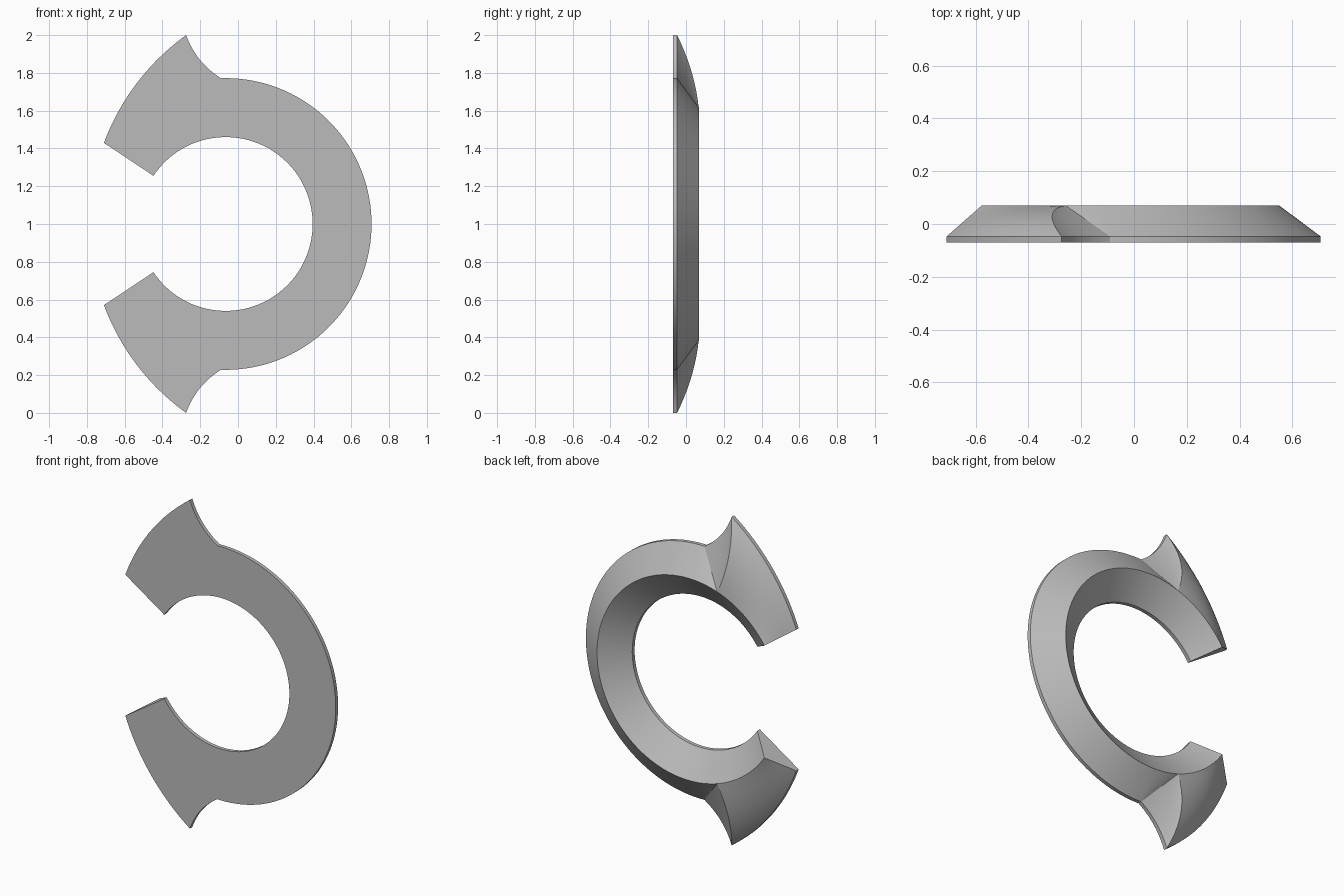
import bpy, bmesh, math
from mathutils import Vector, Matrix

if "Cube" in bpy.data.objects:
    bpy.data.objects.remove(bpy.data.objects["Cube"], do_unlink=True)

INNER, RIDGE, OUTER = 0.46, 0.615, 0.772
FRONT, EDGE, BACK = -0.07, -0.047, 0.07
BASE_ANGLE, FIN_ANGLE, END_ANGLE = 91.9, 108.4, 146.3
ROWS = 10
TIP = Vector((-0.21, 1.0))
FIN_CENTRE, FIN_RADIUS = Vector((0.51, 0)), 1.232


def polar(radius, degrees):
    a = math.radians(degrees)
    return Vector((radius * math.cos(a), radius * math.sin(a)))


def steps(n):
    return [i / n for i in range(n + 1)]


def mix(a, b, t):
    return a + (b - a) * t


# Stations of the upper half: inner, ridge and outer point, and fin bulge
stations = []
base = polar(OUTER, BASE_ANGLE)

# Plain ring
for t in steps(48):
    a = BASE_ANGLE * t
    stations.append((polar(INNER, a), polar(RIDGE, a), polar(OUTER, a), 0))

# Ring slope narrowing to the foot of the fin
for t in steps(8)[1:]:
    a = mix(BASE_ANGLE, FIN_ANGLE, t)
    stations.append((polar(INNER, a), polar(RIDGE, a), base, 0))

# Concave flank of the fin, up to its tip
chord = TIP - base
inward = Vector((-chord.y, chord.x)).normalized()
for t in steps(12)[1:]:
    p = base + chord * t + inward * (0.1 * t * (1 - t))
    stations.append((polar(INNER, FIN_ANGLE), polar(RIDGE, FIN_ANGLE), p, t))

# Long outer curve of the fin, from the tip to the opening
tip_dir = TIP - FIN_CENTRE
start = math.degrees(math.atan2(tip_dir.y, tip_dir.x))
end = 159.6
for t in steps(24)[1:]:
    a = mix(FIN_ANGLE, END_ANGLE, t)
    p = FIN_CENTRE + polar(FIN_RADIUS, mix(start, end, t))
    stations.append((polar(INNER, a), polar(RIDGE, a), p, 1 - t))


def section(inner, ridge, outer, bulge):
    """Closed cross-section running from the front inner edge to the front outer edge."""
    pts = [(inner, FRONT), (inner, EDGE)]
    for u in steps(ROWS):
        swell = 4 * u * (1 - u) * bulge
        p = mix(ridge, outer, u) + Vector((-0.043 * swell, 0))
        pts.append((p, mix(BACK, EDGE, u) + 0.022 * swell))
    pts.append((outer, FRONT))
    return [Vector((p.x, y, p.y)) for p, y in pts]


bm = bmesh.new()
loops = [[bm.verts.new(v) for v in section(*s)] for s in stations]
for a, b in zip(loops, loops[1:]):
    for i in range(len(a)):
        j = (i + 1) % len(a)
        bm.faces.new((a[i], a[j], b[j], b[i]))
bm.faces.new(loops[-1])  # flat end at the opening
bmesh.ops.remove_doubles(bm, verts=bm.verts[:], dist=0.0003)

# Lower half
bmesh.ops.mirror(bm, geom=bm.verts[:] + bm.edges[:] + bm.faces[:],
                 matrix=Matrix.Identity(4), merge_dist=0.0003, axis='Z')
bmesh.ops.recalc_face_normals(bm, faces=bm.faces[:])

mesh = bpy.data.meshes.new("open_ring")
bm.to_mesh(mesh)
bm.free()
ring = bpy.data.objects.new("open_ring", mesh)
bpy.context.collection.objects.link(ring)
ring.location = (-0.065, 0, 1)

# Plain grey finish
grey = bpy.data.materials.new("plain_grey")
grey.use_nodes = True
colour = (0.5, 0.5, 0.5, 1)
grey.diffuse_color = colour
grey.node_tree.nodes["Principled BSDF"].inputs["Base Color"].default_value = colour
mesh.materials.append(grey)

bpy.ops.object.select_all(action='DESELECT')
ring.select_set(True)
bpy.context.view_layer.objects.active = ring
bpy.ops.object.shade_smooth_by_angle(angle=math.radians(30))
